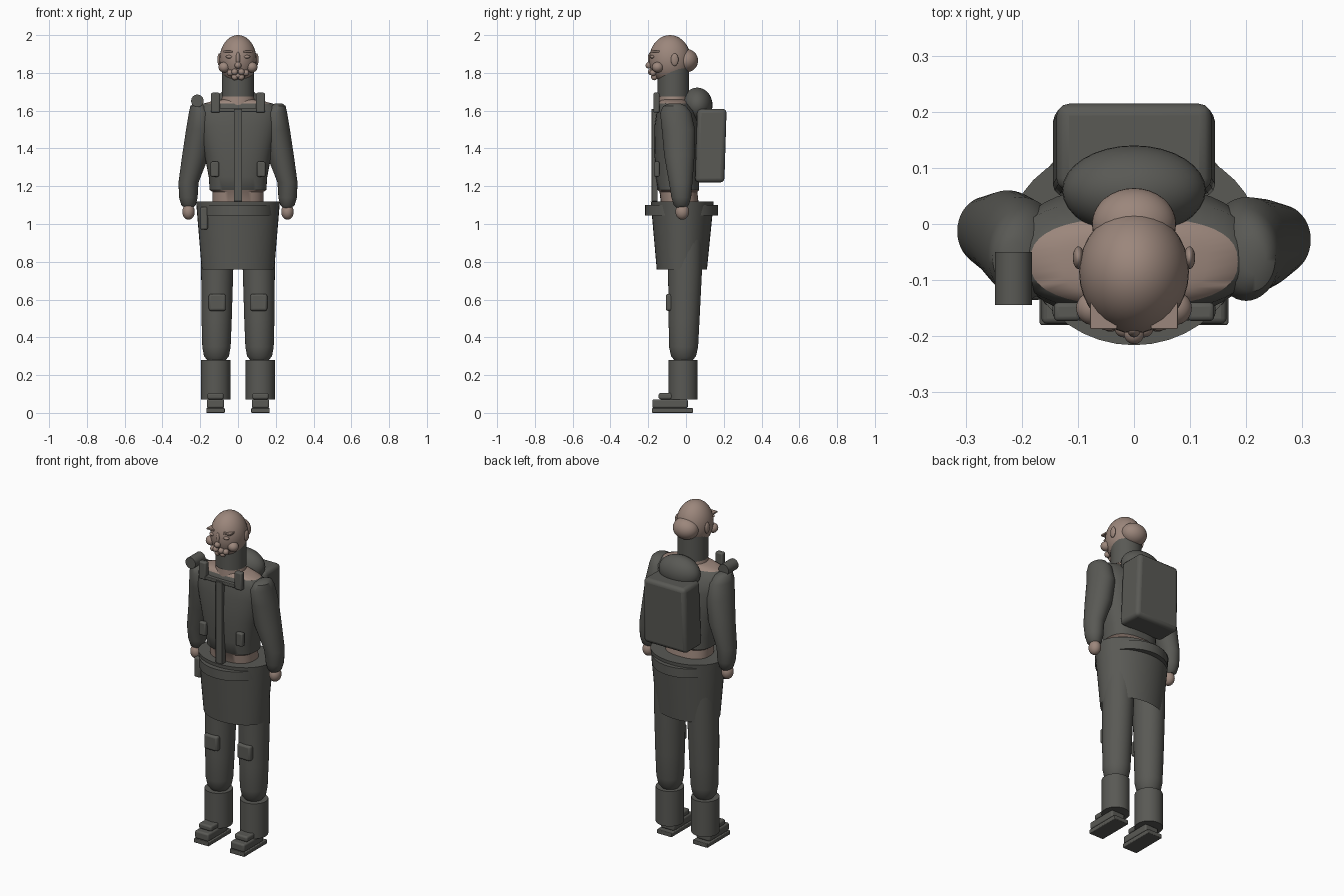
import bpy, bmesh, math
from mathutils import Vector

cube = bpy.data.objects.get("Cube")
if cube:
    bpy.data.objects.remove(cube, do_unlink=True)


def material(name, rgb):
    m = bpy.data.materials.new(name)
    m.use_nodes = True
    m.diffuse_color = (*rgb, 1)
    m.node_tree.nodes["Principled BSDF"].inputs["Base Color"].default_value = (*rgb, 1)
    return m


CLOTH = material("charcoal cloth", (0.10, 0.10, 0.09))
SKIN = material("warm skin", (0.33, 0.24, 0.20))


def finish(name, bm, mat, bevel=0, angle=40):
    bmesh.ops.recalc_face_normals(bm, faces=bm.faces)
    mesh = bpy.data.meshes.new(name)
    bm.to_mesh(mesh)
    bm.free()
    mesh.materials.append(mat)
    ob = bpy.data.objects.new(name, mesh)
    bpy.context.collection.objects.link(ob)
    bpy.ops.object.select_all(action='DESELECT')
    ob.select_set(True)
    bpy.context.view_layer.objects.active = ob
    if bevel:
        mod = ob.modifiers.new("Soft edges", 'BEVEL')
        mod.width = bevel
        mod.segments = 3
    bpy.ops.object.shade_smooth_by_angle(angle=math.radians(angle))
    return ob


def ball(name, center, radii, mat):
    bm = bmesh.new()
    bmesh.ops.create_uvsphere(bm, u_segments=32, v_segments=20, radius=1)
    for v in bm.verts:
        v.co = Vector(center) + Vector(a * b for a, b in zip(v.co, radii))
    return finish(name, bm, mat)


def box(name, low, high, mat, bevel=0.0):
    bm = bmesh.new()
    bmesh.ops.create_cube(bm, size=1)
    for v in bm.verts:
        v.co = Vector(l + (h - l) * (c + 0.5) for l, h, c in zip(low, high, v.co))
    return finish(name, bm, mat, bevel)


def loft(name, rings, mat, power=1.0, bottom=True, sides=40):
    """Skin a stack of oval rings given as (z, x, y, radius x, radius y)."""
    bm = bmesh.new()
    loops = []
    for z, x, y, rx, ry in rings:
        loop = []
        for i in range(sides):
            a = math.tau * i / sides
            c, s = math.cos(a), math.sin(a)
            loop.append(bm.verts.new((x + rx * math.copysign(abs(c) ** power, c),
                                      y + ry * math.copysign(abs(s) ** power, s), z)))
        loops.append(loop)
    for a, b in zip(loops, loops[1:]):
        for i in range(sides):
            j = (i + 1) % sides
            bm.faces.new((a[i], a[j], b[j], b[i]))
    bm.faces.new(loops[0])
    if bottom:
        bm.faces.new(loops[-1])
    return finish(name, bm, mat)


# Torso: bare waist and shoulders, jacket between
torso = loft("torso", [(1.66, 0, -.067, .08, .06), (1.652, 0, -.067, .13, .07),
                       (1.637, 0, -.067, .185, .078), (1.60, 0, -.055, .215, .10),
                       (1.52, 0, -.05, .21, .117), (1.38, 0, -.05, .18, .118),
                       (1.25, 0, -.045, .155, .115), (1.18, 0, -.04, .15, .11),
                       (1.17, 0, -.04, .135, .10), (1.08, 0, -.03, .135, .10)],
             CLOTH, power=.8)
torso.data.materials.append(SKIN)
for f in torso.data.polygons:
    if f.center.z > 1.64 or f.center.z < 1.18:
        f.material_index = 1

# Neck and head
loft("neck", [(1.70, 0, -.067, .08, .075), (1.63, 0, -.067, .092, .08)], SKIN)
loft("neck_gaiter", [(1.83, 0, -.067, .085, .083), (1.675, 0, -.067, .085, .083)], CLOTH)
ball("head", (0, -.085, 1.87), (.098, .11, .13), SKIN)
ball("hair_bun", (0, 0, 1.865), (.075, .064, .062), SKIN)
ball("nose", (0, -.195, 1.84), (.018, .019, .018), SKIN)
ball("nose_bridge", (0, -.188, 1.875), (.012, .014, .035), SKIN)
ball("lower_lip", (0, -.165, 1.785), (.03, .018, .014), SKIN)

# Jacket front and backpack
box("zip_strip", (-.022, -.182, 1.12), (.022, -.15, 1.61), CLOTH, .003)
box("chest_yoke", (-.10, -.172, 1.595), (.10, -.13, 1.615), CLOTH, .004)
pack = box("backpack", (-.145, .06, 1.22), (.145, .215, 1.61), CLOTH, .022)
for v in pack.data.vertices:
    if v.co.z > 1.5:
        v.co.x *= .95
    else:
        v.co.y -= .012
ball("bedroll", (0, .06, 1.63), (.128, .08, .092), CLOTH)

# Apron skirt with waistband
loft("skirt", [(1.12, 0, -.02, .222, .167), (.76, 0, -.022, .192, .133)],
     CLOTH, bottom=False)
loft("waistband", [(1.10, 0, -.023, .20, .193), (1.045, 0, -.023, .20, .193)], CLOTH)
box("hip_pouch", (-.20, -.135, .97), (-.16, -.09, 1.09), CLOTH, .01)

# Shoulder lamp
lamp = loft("shoulder_lamp", [(.0475, 0, 0, .033, .033), (-.0475, 0, 0, .033, .033)], CLOTH)
lamp.rotation_euler.x = math.pi / 2
lamp.location = (-.215, -.097, 1.652)

# Parts repeated on both sides
for s, side in ((1, "left"), (-1, "right")):
    def pbox(name, x0, x1, y0, y1, z0, z1, mat, bevel):
        xs = sorted((s * x0, s * x1))
        return box(f"{side}_{name}", (xs[0], y0, z0), (xs[1], y1, z1), mat, bevel)

    # Face details
    ball(f"{side}_ear", (s * .099, -.06, 1.87), (.01, .02, .033), SKIN)
    ball(f"{side}_cheek", (s * .073, -.15, 1.83), (.03, .03, .028), SKIN)
    ball(f"{side}_eyelid", (s * .045, -.178, 1.885), (.02, .012, .009), SKIN)
    pbox("brow", .03, .078, -.187, -.14, 1.908, 1.918, SKIN, .002)
    for n, (x, y, z) in enumerate(((.018, -.185, 1.805), (.042, -.175, 1.80),
                                   (.017, -.168, 1.778))):
        ball(f"{side}_whisker_{n + 1}", (s * x, y, z), (.017, .017, .017), SKIN)

    # Sleeve and hand
    back = 0 if s > 0 else .015
    loft(f"{side}_sleeve", [(1.638, s * .215, -.06, .02, .03), (1.625, s * .21, -.06, .042, .06),
                            (1.59, s * .20, -.055, .06, .082), (1.5, s * .202, -.04, .073, .088),
                            (1.36, s * .225, -.035 + back, .071, .08),
                            (1.22, s * .262, -.028 + back, .053, .062),
                            (1.14, s * .263, -.025 + back, .049, .052),
                            (1.10, s * .262, -.025 + back, .038, .04),
                            (1.085, s * .26, -.025 + back, .022, .025)], CLOTH)
    ball(f"{side}_hand", (s * .262, -.02, 1.065), (.033, .036, .042), SKIN)

    # Backpack strap ends and chest tabs
    pbox("strap_end", .095, .143, -.173, -.14, 1.59, 1.695, CLOTH, .008)
    pbox("chest_tab", .10, .145, -.168, -.14, 1.25, 1.33, CLOTH, .008)

    # Leg, knee pad, boot shaft and shoe
    loft(f"{side}_trouser_leg", [(1.0, s * .11, -.005, .085, .095), (.76, s * .11, -.005, .085, .09),
                                 (.5, s * .113, -.01, .08, .082), (.35, s * .114, -.013, .075, .077),
                                 (.30, s * .114, -.013, .066, .066),
                                 (.275, s * .114, -.013, .045, .045)], CLOTH)
    pbox("knee_pad", .065, .155, -.107, -.07, .54, .63, CLOTH, .012)
    loft(f"{side}_boot_shaft", [(.28, s * .118, -.015, .077, .077),
                                (.07, s * .118, -.015, .077, .077)], CLOTH)
    pbox("shoe_sole", .07, .168, -.18, .037, 0, .025, CLOTH, .004)
    pbox("shoe_toe", .073, .165, -.178, .01, .025, .072, CLOTH, .01)
    pbox("shoe_instep", .076, .162, -.145, .01, .072, .105, CLOTH, .01)
